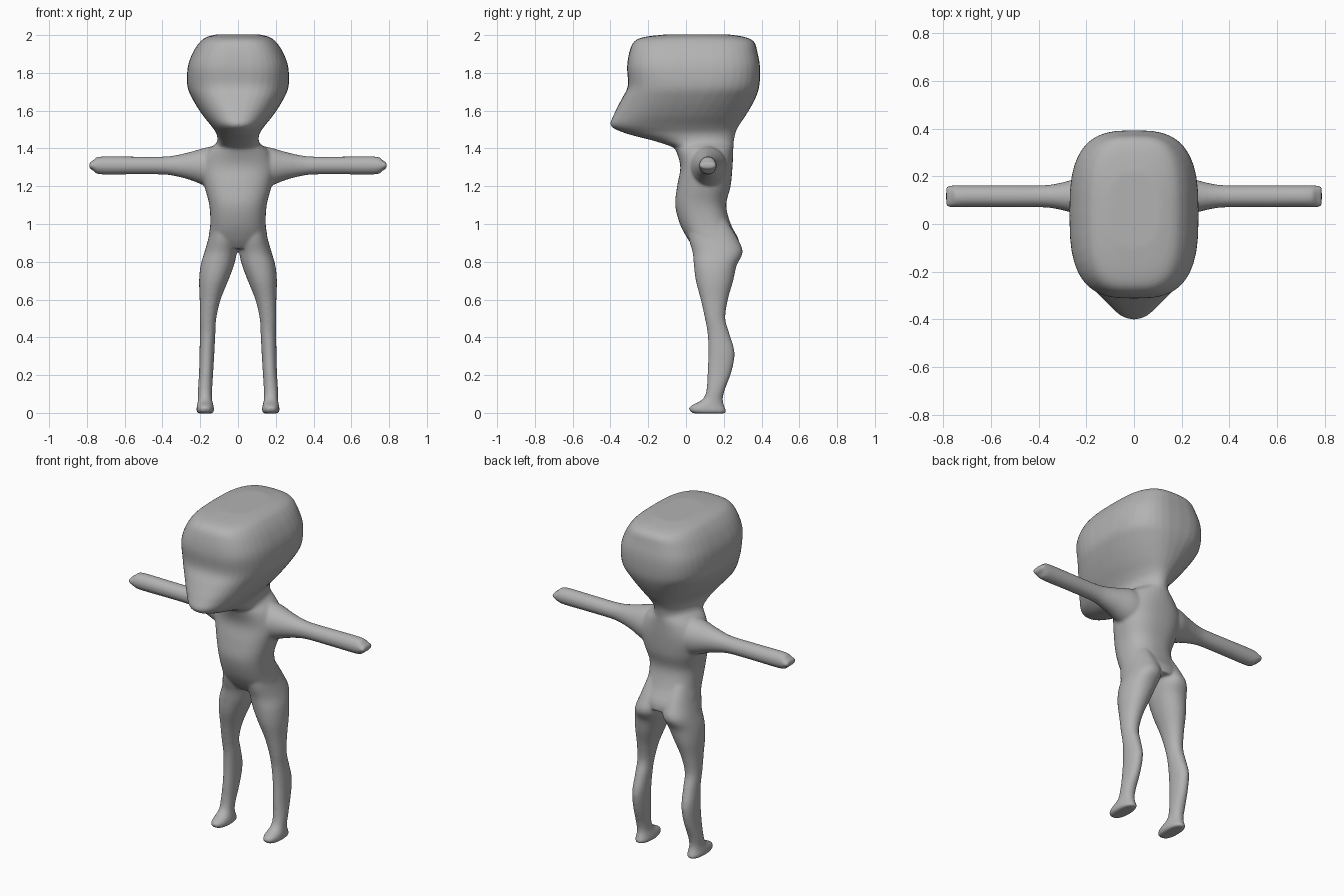
import bpy, bmesh, math
from mathutils import Vector

SIDES = 40
STEPS = 5


def spline(p0, p1, p2, p3, t):
    """Catmull-Rom blend of two neighbouring sections."""
    return [0.5 * (2 * b + (c - a) * t + (2 * a - 5 * b + 4 * c - d) * t * t
                   + (3 * b - a - 3 * c + d) * t ** 3)
            for a, b, c, d in zip(p0, p1, p2, p3)]


def loft(bm, sections, place):
    """Skin rounded rings: (position, u min, u max, v min, v max, squareness)."""
    rows = []
    n = len(sections)
    for i in range(n - 1):
        quad = [sections[max(0, min(n - 1, i + k))] for k in (-1, 0, 1, 2)]
        rows += [spline(*quad, s / STEPS) for s in range(STEPS)]
    rows.append(sections[-1])
    rings = []
    for w, u0, u1, v0, v1, power in rows:
        ring = []
        for k in range(SIDES):
            a = 2 * math.pi * k / SIDES
            c, s = math.cos(a), math.sin(a)
            u = (u0 + u1) / 2 + (u1 - u0) / 2 * math.copysign(abs(c) ** (2 / power), c)
            v = (v0 + v1) / 2 + (v1 - v0) / 2 * math.copysign(abs(s) ** (2 / power), s)
            ring.append(bm.verts.new(place(w, u, v)))
        rings.append(ring)
    for a, b in zip(rings, rings[1:]):
        for k in range(SIDES):
            j = (k + 1) % SIDES
            bm.faces.new((a[k], a[j], b[j], b[k]))
    bm.faces.new(rings[0][::-1])
    bm.faces.new(rings[-1])


def trunk(rows):
    """Symmetric sections: (z, half width, front y, back y, squareness)."""
    return [(z, -w, w, f, b, p) for z, w, f, b, p in rows]


# Head: flat crown, brow, projecting chin
head = trunk([
    (2.004, 0.11, -0.10, 0.22, 2.5), (1.99, 0.165, -0.22, 0.31, 2.8),
    (1.965, 0.20, -0.275, 0.36, 3.0), (1.91, 0.238, -0.30, 0.378, 3.0),
    (1.83, 0.266, -0.312, 0.392, 3.0), (1.73, 0.268, -0.308, 0.388, 2.8),
    (1.66, 0.24, -0.342, 0.365, 2.5), (1.58, 0.19, -0.382, 0.32, 2.3),
    (1.52, 0.142, -0.398, 0.28, 2.2), (1.48, 0.115, -0.32, 0.262, 2.1),
    (1.44, 0.11, -0.17, 0.254, 2.0), (1.40, 0.13, -0.06, 0.25, 2.0),
    (1.34, 0.13, -0.02, 0.24, 2.0)])

# Torso: neck to hips
torso = trunk([
    (1.43, 0.11, -0.08, 0.252, 2.0), (1.38, 0.17, -0.05, 0.25, 2.1),
    (1.30, 0.20, -0.03, 0.246, 2.3), (1.20, 0.178, -0.047, 0.236, 2.4),
    (1.10, 0.152, -0.057, 0.213, 2.4), (1.00, 0.147, -0.032, 0.237, 2.4),
    (0.92, 0.155, 0.01, 0.278, 2.3), (0.87, 0.13, 0.05, 0.285, 2.0)])

# Leg: thigh, knee, calf, ankle, foot
leg = [
    (1.02, 0.02, 0.135, 0.0, 0.215, 2.2), (0.92, 0.004, 0.158, 0.015, 0.275, 2.2),
    (0.85, 0.006, 0.178, 0.035, 0.300, 2.2), (0.78, 0.022, 0.198, 0.042, 0.268, 2.2),
    (0.70, 0.052, 0.206, 0.052, 0.25, 2.1), (0.60, 0.092, 0.203, 0.078, 0.222, 2.1),
    (0.50, 0.115, 0.202, 0.10, 0.208, 2.1), (0.42, 0.12, 0.201, 0.114, 0.23, 2.1),
    (0.32, 0.125, 0.204, 0.118, 0.257, 2.1), (0.22, 0.131, 0.206, 0.114, 0.242, 2.1),
    (0.12, 0.137, 0.212, 0.108, 0.205, 2.1), (0.07, 0.137, 0.212, 0.085, 0.195, 2.1),
    (0.035, 0.129, 0.218, 0.022, 0.203, 2.2), (0.012, 0.127, 0.220, 0.018, 0.212, 2.3),
    (-0.003, 0.135, 0.212, 0.04, 0.208, 2.3)]

# Arm: flared shoulder, straight tube, wedge tip (u is y, v is z)
arm = [
    (0.08, 0.01, 0.22, 1.17, 1.42, 2.0), (0.17, 0.025, 0.212, 1.20, 1.405, 2.0),
    (0.25, 0.045, 0.188, 1.232, 1.382, 2.0), (0.33, 0.064, 0.168, 1.253, 1.364, 2.0),
    (0.40, 0.070, 0.162, 1.262, 1.357, 2.0), (0.55, 0.070, 0.162, 1.263, 1.357, 2.0),
    (0.73, 0.070, 0.162, 1.263, 1.357, 2.0), (0.765, 0.071, 0.161, 1.282, 1.338, 2.2),
    (0.787, 0.072, 0.160, 1.296, 1.324, 2.6)]

bm = bmesh.new()
loft(bm, head, lambda w, u, v: Vector((u, v, w)))
loft(bm, torso, lambda w, u, v: Vector((u, v, w)))
for side in (-1, 1):
    loft(bm, leg, lambda w, u, v: Vector((side * u, v, w)))
    loft(bm, arm, lambda w, u, v: Vector((side * w, u, v)))

# Each closed part gets outward normals before they are fused
bmesh.ops.recalc_face_normals(bm, faces=bm.faces)
mesh = bpy.data.meshes.new("body")
bm.to_mesh(mesh)
bm.free()
body = bpy.data.objects.new("body", mesh)
bpy.context.collection.objects.link(body)

grey = bpy.data.materials.new("clay grey")
grey.diffuse_color = (0.45, 0.45, 0.45, 1)
mesh.materials.append(grey)

# Fuse the parts into one skin and soften the joins
fuse = body.modifiers.new("fuse", 'REMESH')
fuse.mode = 'VOXEL'
fuse.voxel_size = 0.008
fuse.use_smooth_shade = True
soft = body.modifiers.new("soften", 'SMOOTH')
soft.factor = 0.5
soft.iterations = 8
